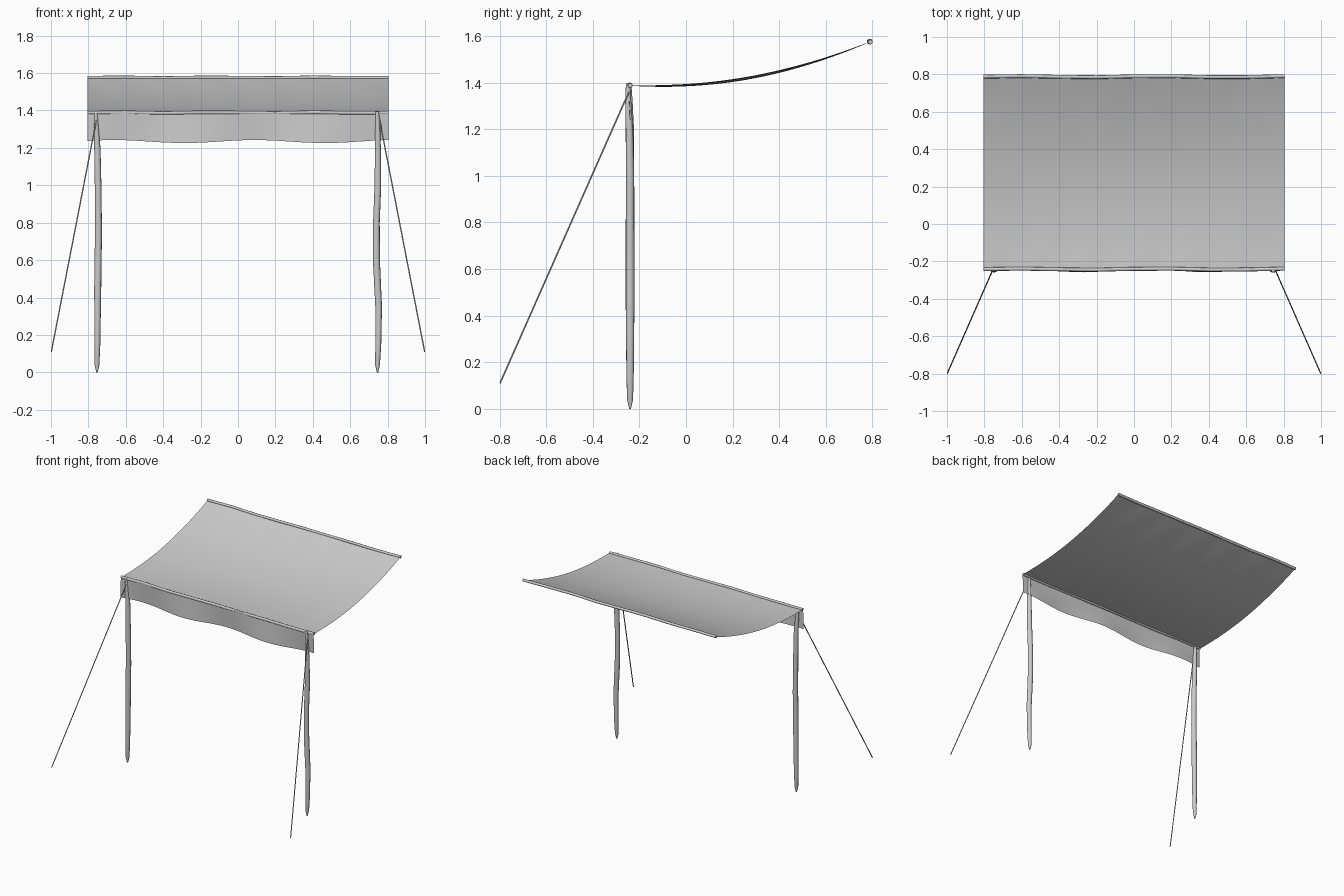
import bpy, math
from mathutils import Vector

if "Cube" in bpy.data.objects:
    bpy.data.objects.remove(bpy.data.objects["Cube"])


def finish(name, verts, faces, angle=40):
    me = bpy.data.meshes.new(name)
    me.from_pydata(verts, [], faces)
    me.update()
    ob = bpy.data.objects.new(name, me)
    bpy.context.collection.objects.link(ob)
    bpy.ops.object.select_all(action='DESELECT')
    ob.select_set(True)
    bpy.context.view_layer.objects.active = ob
    bpy.ops.object.shade_smooth_by_angle(angle=math.radians(angle))
    return ob


def sheet(name, nu, nv, fn):
    """Grid surface from fn(u, v), both 0..1."""
    verts = [fn(i / nu, j / nv) for j in range(nv + 1) for i in range(nu + 1)]
    w = nu + 1
    faces = [(j * w + i, j * w + i + 1, (j + 1) * w + i + 1, (j + 1) * w + i)
             for j in range(nv) for i in range(nu)]
    return finish(name, verts, faces)


def tube(name, rings, sides, axis='z'):
    """Skin rings of (x, y, z, radius) lying across the given axis."""
    d = (Vector(rings[-1][:3]) - Vector(rings[0][:3])).normalized()
    a = d.orthogonal().normalized()
    b = d.cross(a)
    verts, faces = [], []
    for x, y, z, r in rings:
        for k in range(sides):
            t = 2 * math.pi * k / sides
            verts.append(Vector((x, y, z)) + a * r * math.cos(t) + b * r * math.sin(t))
    for i in range(len(rings) - 1):
        for k in range(sides):
            n = (k + 1) % sides
            faces.append((i * sides + k, i * sides + n,
                          (i + 1) * sides + n, (i + 1) * sides + k))
    faces.append(tuple(reversed(range(sides))))
    faces.append(tuple(range(len(verts) - sides, len(verts))))
    return finish(name, verts, faces, 50)


# Sagging cloth roof, rising to the back, lightly rippled near its edges
def roof(u, v):
    x, y = -0.805 + 1.61 * u, -0.24 + 1.03 * v
    rise = 1.387 + 0.188 * (0.9 * v * v + 0.1 * v) - 0.012 * math.sin(math.pi * v)
    sag = 0.012 * math.sin(math.pi * u) * math.sin(math.pi * v)
    rim = math.exp(-10 * min(v, 1 - v)) * min(v, 1 - v) * 10
    return (x, y, rise - sag + 0.004 * rim * math.sin(24 * x + 5 * v))


sheet("canopy_cloth", 48, 24, roof)


# Hanging front valance with a wavy lower edge
def valance(u, v):
    x = -0.805 + 1.61 * u
    wave = math.sin(2 * math.pi * (x + 0.1) / 0.75)
    bottom = 1.234 + 0.008 * wave
    return (x, -0.248 + v * 0.010 * math.sin(9.5 * x + 1), 1.392 + (bottom - 1.392) * v)


sheet("front_valance", 48, 6, valance)

# Thin rails along the front and back edges
for name, y, z in (("front_rail", -0.242, 1.388), ("back_rail", 0.788, 1.575)):
    tube(name, [(-0.805 + 1.61 * i / 8, y + 0.003 * math.sin(i * 1.7),
                 z + 0.002 * math.sin(i * 2.3), 0.010) for i in range(9)], 8)

# Crooked poles with pointed feet: (z, x offset, y, radius)
left = [(0.0, 0, -0.24, 0.004), (0.04, 0, -0.24, 0.013), (0.15, 0.002, -0.24, 0.016),
        (0.45, 0.004, -0.24, 0.019), (0.75, 0.008, -0.24, 0.019), (1.0, 0.006, -0.24, 0.018),
        (1.2, 0.002, -0.24, 0.017), (1.32, -0.004, -0.242, 0.013), (1.39, -0.006, -0.243, 0.009)]
right = [(0.0, 0, -0.24, 0.004), (0.04, 0, -0.24, 0.013), (0.15, 0.004, -0.24, 0.016),
         (0.35, 0.006, -0.24, 0.018), (0.6, -0.006, -0.24, 0.019), (0.8, -0.006, -0.24, 0.018),
         (1.0, 0.002, -0.24, 0.018), (1.2, 0.002, -0.243, 0.016), (1.32, 0.001, -0.248, 0.013),
         (1.395, -0.002, -0.248, 0.010)]
for name, x, prof in (("left_pole", -0.754, left), ("right_pole", 0.746, right)):
    tube(name, [(x + dx, y, z, r) for z, dx, y, r in prof], 10)

# Guy ropes from the pole tops out to the ground
for name, s in (("left_rope", -1), ("right_rope", 1)):
    tube(name, [(s * 0.755, -0.245, 1.36, 0.0035), (s * 0.998, -0.798, 0.11, 0.0035)], 6)
